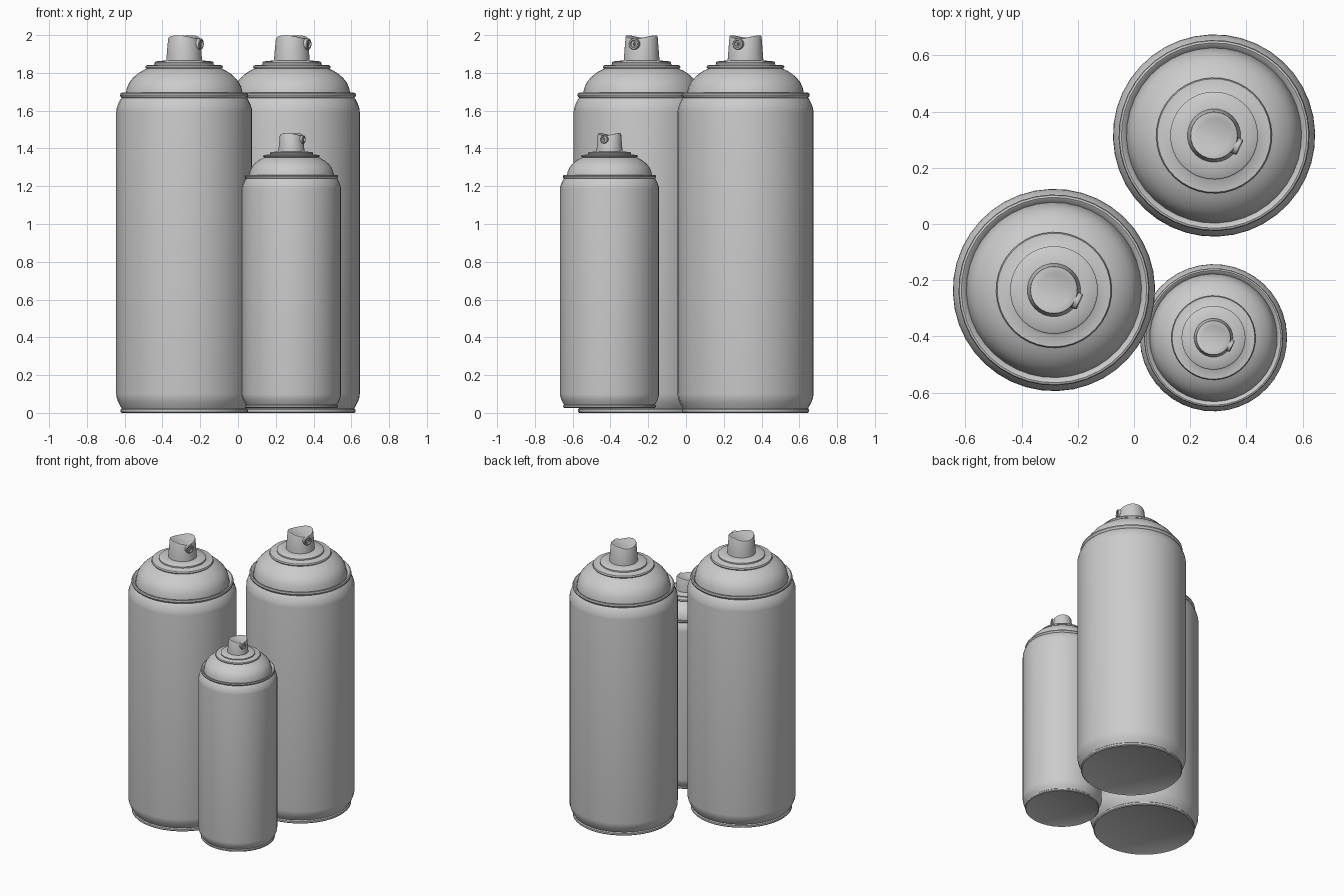
import bpy, bmesh, math
from mathutils import Matrix

if "Cube" in bpy.data.objects:
    bpy.data.objects.remove(bpy.data.objects["Cube"])

SEGS = 40


def lathe(name, profile, segs, matrix, height=None):
    """Revolve (radius, z) points about z; height(x, y, z) may reshape z."""
    bm = bmesh.new()
    rings = []
    for r, z in profile:
        n = 1 if r == 0 else segs
        ring = []
        for i in range(n):
            a = 2 * math.pi * i / segs
            x, y = r * math.cos(a), r * math.sin(a)
            ring.append(bm.verts.new((x, y, height(x, y, z) if height else z)))
        rings.append(ring)
    for lo, hi in zip(rings, rings[1:]):
        for i in range(segs):
            j = (i + 1) % segs
            quad = [lo[i % len(lo)], lo[j % len(lo)], hi[j % len(hi)], hi[i % len(hi)]]
            bm.faces.new(list(dict.fromkeys(quad)))
    bmesh.ops.recalc_face_normals(bm, faces=bm.faces)
    mesh = bpy.data.meshes.new(name)
    bm.to_mesh(mesh)
    bm.free()
    ob = bpy.data.objects.new(name, mesh)
    bpy.context.collection.objects.link(ob)
    ob.matrix_world = matrix
    bpy.ops.object.select_all(action='DESELECT')
    ob.select_set(True)
    bpy.context.view_layer.objects.active = ob
    bpy.ops.object.shade_smooth_by_angle(angle=math.radians(35))
    return ob


# Body: bottom rim, straight wall, tapered shoulder and rolled top seam
BODY = [(0, 0.004), (0.325, 0.004), (0.331, 0.0), (0.337, 0.006), (0.337, 0.018),
        (0.331, 0.024), (0.337, 0.034), (0.350, 0.058), (0.358, 0.082), (0.360, 0.10),
        (0.360, 1.595), (0.358, 1.612), (0.350, 1.635), (0.338, 1.66), (0.331, 1.668),
        (0.337, 1.673), (0.340, 1.682), (0.337, 1.692), (0.330, 1.695),
        (0.322, 1.690), (0.312, 1.678), (0, 1.678)]

# Dome with the valve cup rim and raised collar on top
DOME = [(0.312, 1.676), (0.309, 1.695), (0.303, 1.722), (0.291, 1.749), (0.272, 1.773),
        (0.247, 1.795), (0.222, 1.811), (0.196, 1.823), (0.202, 1.824), (0.206, 1.831),
        (0.202, 1.840), (0.160, 1.843), (0.156, 1.846), (0.156, 1.856),
        (0.150, 1.861), (0.095, 1.866), (0, 1.866)]

# Spray button, with a finger dip running along the spray direction
BUTTON = [(0.095, 1.862), (0.093, 1.89), (0.085, 1.982), (0.083, 1.987),
          (0.079, 1.989), (0.060, 1.989), (0.040, 1.989), (0.020, 1.989), (0, 1.989)]

# Spray insert: small ring with a recessed pinhole
INSERT = [(0.030, -0.02), (0.030, 0.010), (0.027, 0.014), (0.020, 0.014), (0.017, 0.006),
          (0.010, 0.006), (0.008, 0.010), (0.005, 0.010), (0.004, 0.0), (0, 0.0)]


def finger_dip(x, y, z):
    return z if z < 1.98 else z + 0.018 * (y / 0.083) ** 2 - 0.006


def spray_can(name, x, y, z, scale):
    base = (Matrix.Translation((x, y, z)) @ Matrix.Scale(scale, 4)
            @ Matrix.Rotation(math.radians(-25), 4, 'Z'))
    lathe(name + "_body", BODY, SEGS, base)
    lathe(name + "_dome", DOME, SEGS, base)
    lathe(name + "_spray_button", BUTTON, SEGS, base, finger_dip)
    lathe(name + "_spray_insert", INSERT, 16,
          base @ Matrix.Translation((0.088, 0, 1.953)) @ Matrix.Rotation(math.pi / 2, 4, 'Y'))


spray_can("left_can", -0.285, -0.235, 0, 1)
spray_can("back_can", 0.285, 0.315, 0, 1)
spray_can("small_can", 0.283, -0.405, 0.026, 0.728)
